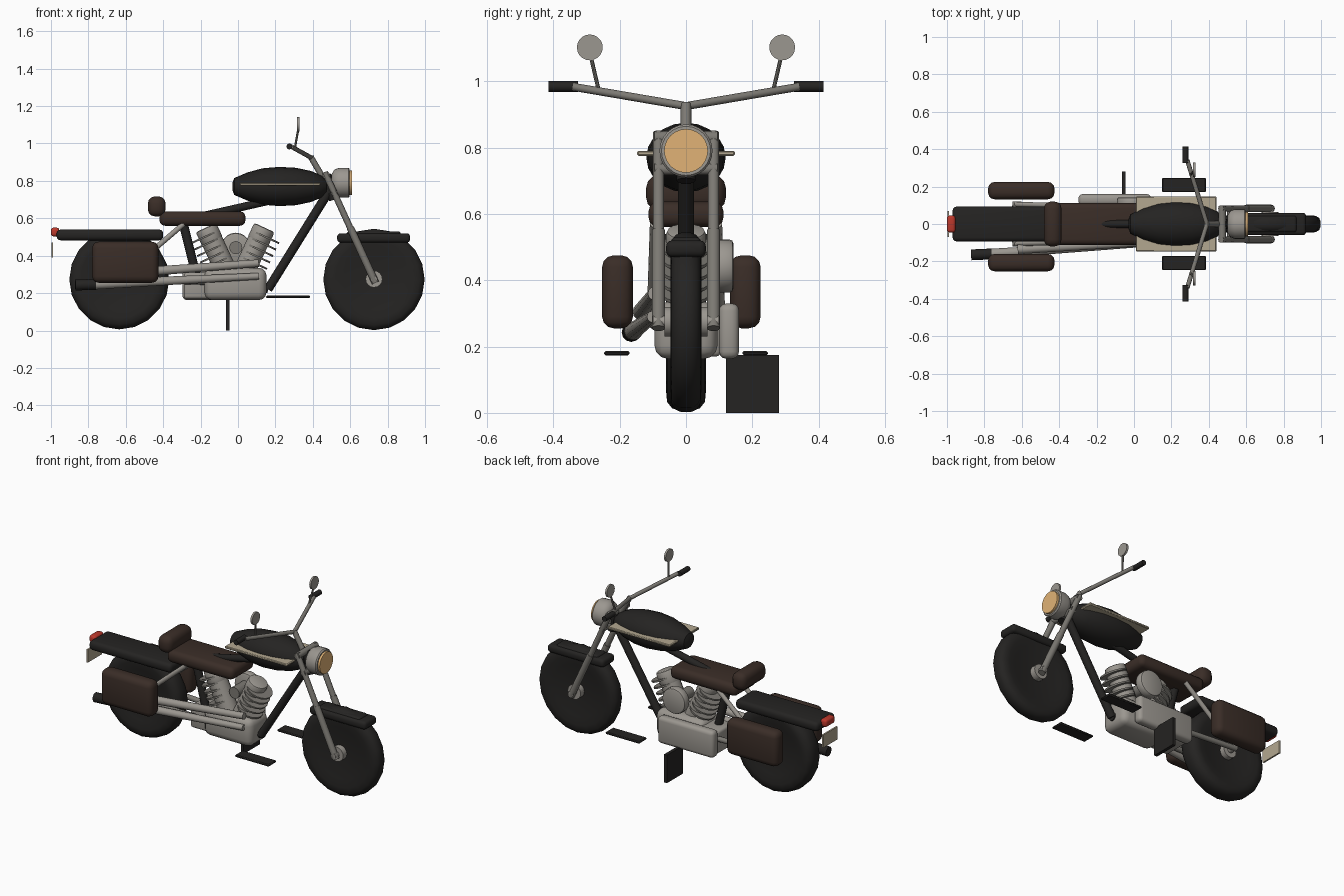
import bpy, bmesh, math
from mathutils import Vector, Matrix

if "Cube" in bpy.data.objects:
    bpy.data.objects.remove(bpy.data.objects["Cube"])


def mat(name, r, g, b):
    m = bpy.data.materials.new(name)
    m.diffuse_color = (r, g, b, 1)
    m.use_nodes = True
    m.node_tree.nodes["Principled BSDF"].inputs["Base Color"].default_value = m.diffuse_color
    return m


BLACK = mat("black", .018, .017, .016)
BROWN = mat("leather", .042, .026, .02)
METAL = mat("metal", .33, .31, .28)
DARK = mat("dark_metal", .2, .19, .17)
CREAM = mat("cream", .45, .39, .28)
AMBER = mat("amber", .75, .45, .18)
RED = mat("red", .5, .04, .025)


def finish(name, bm, m, angle=40):
    bmesh.ops.recalc_face_normals(bm, faces=bm.faces)
    me = bpy.data.meshes.new(name)
    bm.to_mesh(me)
    bm.free()
    ob = bpy.data.objects.new(name, me)
    bpy.context.collection.objects.link(ob)
    me.materials.append(m)
    bpy.ops.object.select_all(action='DESELECT')
    ob.select_set(True)
    bpy.context.view_layer.objects.active = ob
    bpy.ops.object.shade_smooth_by_angle(angle=math.radians(angle))
    return ob


# box given by its min and max corners, optionally rounded
def box(name, lo, hi, m, bevel=0, seg=3):
    lo, hi = Vector(lo), Vector(hi)
    bm = bmesh.new()
    bmesh.ops.create_cube(bm, size=1, matrix=Matrix.Translation((lo + hi) / 2) @ Matrix.Diagonal((*(hi - lo), 1)))
    if bevel:
        bmesh.ops.bevel(bm, geom=bm.edges[:], offset=bevel, segments=seg, profile=.5, affect='EDGES')
    return finish(name, bm, m)


# round bar from point a to point b
def rod(name, a, b, r, m, sides=12, r2=None, bevel=0):
    a, b = Vector(a), Vector(b)
    d = b - a
    bm = bmesh.new()
    bmesh.ops.create_cone(bm, cap_ends=True, segments=sides, radius1=r, radius2=r2 or r, depth=d.length,
                          matrix=Matrix.Translation((a + b) / 2) @ d.to_track_quat('Z', 'Y').to_matrix().to_4x4())
    if bevel:
        rims = [e for e in bm.edges if any(len(f.verts) > 4 for f in e.link_faces)]
        bmesh.ops.bevel(bm, geom=rims, offset=bevel, segments=2, profile=.5, affect='EDGES')
    return finish(name, bm, m)


# turned shape: (radius, height) profile swept around an axis through a centre
def lathe(name, prof, centre, axis, m, sides=20, squash=1.0):
    q = Vector(axis).to_track_quat('Z', 'Y').to_matrix().to_4x4()
    bm = bmesh.new()
    rings = []
    for r, h in prof:
        ring = []
        for i in range(sides):
            t = 2 * math.pi * i / sides
            p = q @ Vector((r * math.cos(t), r * math.sin(t), h))
            p.y *= squash
            ring.append(bm.verts.new(p + Vector(centre)))
        rings.append(ring)
    for a, b in zip(rings, rings[1:]):
        for i in range(sides):
            j = (i + 1) % sides
            bm.faces.new((a[i], a[j], b[j], b[i]))
    bm.faces.new(rings[0])
    bm.faces.new(rings[-1])
    return finish(name, bm, m)


# wheels with dished sides and hubs
for name, x, r, w in (("front", .727, .271, .046), ("rear", -.635, .267, .06)):
    half = [(.03, .6), (.6 * r, .8), (.78 * r, 1), (.9 * r, .95), (.97 * r, .7), (r, .3)]
    prof = [(a, -b * w) for a, b in half] + [(a, b * w) for a, b in reversed(half)]
    lathe(name + "_wheel", prof, (x, 0, .273), (0, 1, 0), BLACK)
    hub = .065 if name == "front" else .07
    rod(name + "_hub", (x, -hub, .275), (x, hub, .275), .045, METAL, 16)
    rod(name + "_axle", (x, -.1, .275), (x, .1, .275), .018, METAL)

# fenders
box("front_fender", (.53, -.06, .47), (.92, .06, .52), BLACK, .018)
box("front_fender_crown", (.58, -.045, .49), (.87, .045, .53), BLACK, .015)
box("rear_fender", (-.97, -.093, .482), (-.4, .093, .54), BLACK, .022)
box("tail_light", (-1, -.045, .503), (-.955, .045, .55), RED, .014)
box("rear_plate", (-.998, -.07, .39), (-.988, .07, .47), CREAM)

# fork, clamps and steering
for s in (-1, 1):
    side = "left" if s > 0 else "right"
    rod(side + "_fork_leg", (.727, s * .083, .27), (.465, s * .083, .845), .017, DARK)
    rod(side + "_fork_slider", (.735, s * .083, .255), (.60, s * .083, .55), .02, DARK)
    rod(side + "_handlebar", (.39, 0, .925), (.285, s * .34, .983), .012, DARK)
    rod(side + "_grip", (.275, s * .325, .984), (.275, s * .414, .984), .016, BLACK)
    rod(side + "_mirror_stem", (.305, s * .265, .98), (.322, s * .287, 1.075), .006, DARK, 8)
    rod(side + "_mirror", (.316, s * .29, 1.102), (.328, s * .29, 1.102), .039, METAL, 20)
rod("handlebar_riser", (.47, 0, .79), (.388, 0, .93), .016, DARK)
rod("upper_clamp", (.472, -.095, .83), (.472, .095, .83), .02, DARK)
rod("lower_clamp", (.515, -.095, .735), (.515, .095, .735), .018, DARK)
rod("steering_neck", (.47, 0, .83), (.515, 0, .70), .028, BLACK)

# headlight
lathe("headlight", [(.045, .5), (.07, .515), (.08, .54), (.08, .59), (.074, .597)], (0, 0, .79), (1, 0, 0), METAL, 24)
rod("headlight_lens", (.59, 0, .79), (.61, 0, .79), .066, AMBER, 24)

# tank with cream side trim
lathe("tank", [(.02, -.03), (.045, -.02), (.075, .05), (.097, .13), (.105, .22), (.1, .31), (.083, .39), (.06, .445), (.035, .472)],
      (0, 0, .77), (1, 0, 0), BLACK, 20, 1.14)
box("tank_trim", (.01, -.147, .775), (.44, .147, .79), CREAM, .004, 1)

# frame tubes
rod("backbone", (-.2, 0, .61), (.46, 0, .76), .021, BLACK)
rod("down_tube", (.49, 0, .75), (.16, 0, .22), .024, BLACK)
rod("seat_tube", (-.295, 0, .58), (-.21, 0, .24), .024, BLACK)
rod("cradle_tube", (.16, 0, .225), (-.21, 0, .245), .024, BLACK)
for s in (-1, 1):
    side = "left" if s > 0 else "right"
    rod(side + "_shock", (-.29, s * .095, .57), (-.635, s * .105, .275), .014, METAL)
    rod(side + "_swingarm", (-.18, s * .085, .26), (-.65, s * .105, .275), .016, DARK)

# seat and backrest
box("seat", (-.42, -.113, .56), (.04, .113, .637), BROWN, .03)
box("backrest", (-.482, -.12, .61), (-.387, .12, .717), BROWN, .038)

# saddlebags
box("right_saddlebag", (-.78, -.253, .255), (-.425, -.16, .475), BROWN, .035)
box("left_saddlebag", (-.78, .132, .255), (-.425, .225, .475), BROWN, .035)

# engine cases and air cleaner
box("crankcase", (-.18, -.095, .163), (.152, .095, .335), METAL, .04)
box("primary_cover", (-.297, .1, .163), (.09, .16, .33), METAL, .022)
box("gearbox", (-.29, -.06, .17), (-.15, .105, .31), METAL, .015)
rod("air_cleaner", (-.012, .09, .443), (-.012, .143, .443), .08, METAL, 20, bevel=.012)
rod("intake", (-.012, -.02, .443), (-.012, .1, .443), .035, DARK)

# V-twin cylinders, heads and cooling fins
for name, s in (("front", 1), ("rear", -1)):
    d = Vector((s * .42, 0, .908)).normalized()
    out = Vector((s * .908, 0, -.42)).normalized()
    base = Vector((-.015 + s * .045, 0, .31))
    rod(name + "_cylinder", base, base + d * .2, .058, METAL, 16)
    rod(name + "_head", base + d * .18, base + d * .265, .06, METAL, 16, bevel=.012)
    for i in range(5):
        c = base + d * (.07 + i * .038) + out * .028
        rod(f"{name}_fin_{i + 1}", c - d * .005, c + d * .005, .078, DARK, 16)

# exhaust pipes on the right side
rod("upper_exhaust", (.11, -.095, .36), (-.62, -.135, .305), .02, METAL, 12, .026)
rod("lower_exhaust", (.11, -.1, .29), (-.78, -.16, .246), .018, METAL, 12, .027)
rod("exhaust_tip", (-.76, -.16, .247), (-.87, -.165, .243), .029, BLACK)

# foot boards and kickstand
for s in (-1, 1):
    box(("left" if s > 0 else "right") + "_footboard", (.15, min(s * .17, s * .247), .173),
        (.385, max(s * .17, s * .247), .187), BLACK, .005, 1)
box("kickstand", (-.065, .12, 0), (-.045, .28, .175), BLACK)
